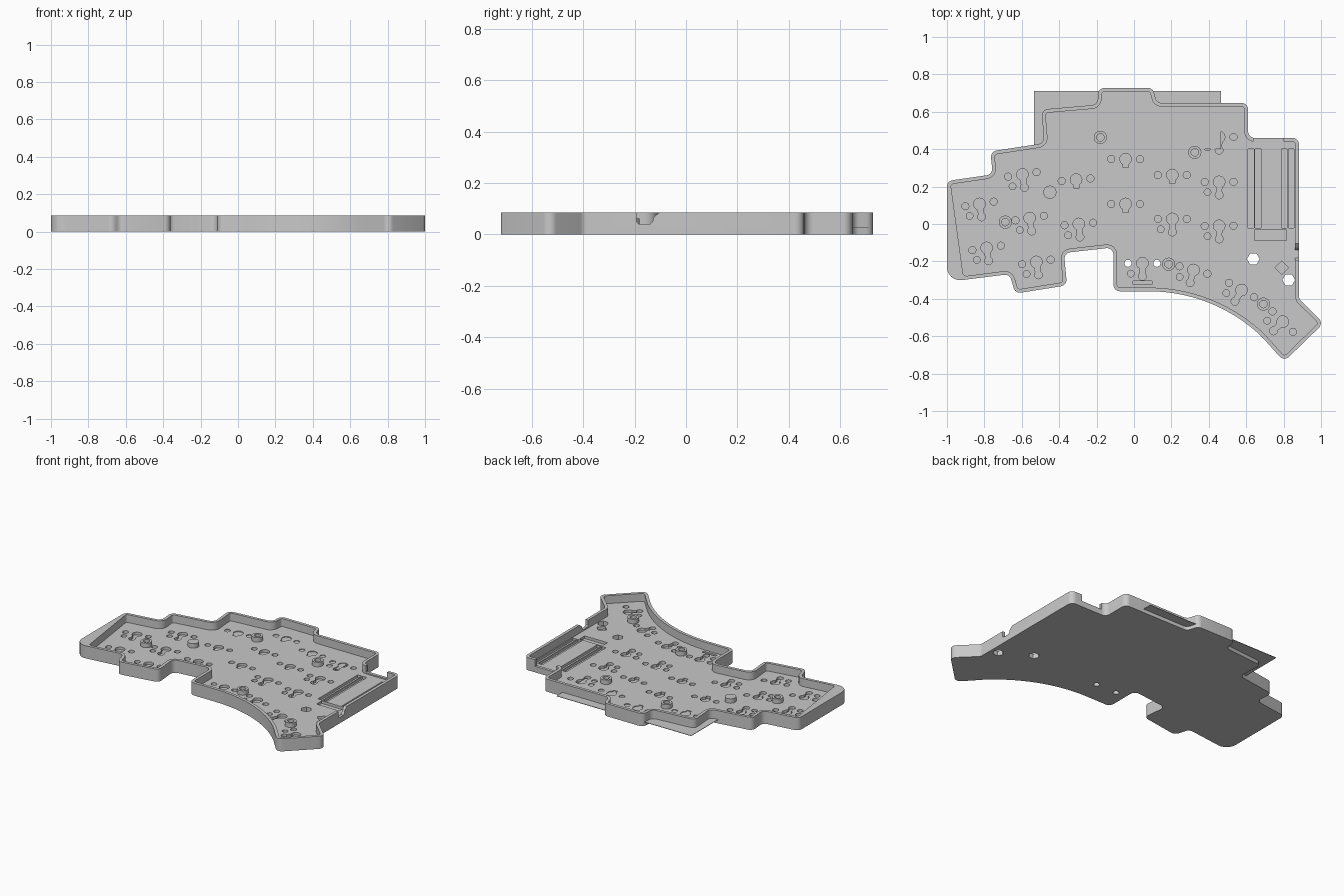
import bpy, bmesh
from math import sin, cos, tan, pi, radians
from mathutils import Vector, Matrix

if "Cube" in bpy.data.objects:
    bpy.data.objects.remove(bpy.data.objects["Cube"])

HEIGHT, FLOOR, POCKET, WALL = 0.085, 0.032, 0.014, 0.02

grey = bpy.data.materials.new("plain grey")
grey.use_nodes = True
grey.diffuse_color = (0.58, 0.58, 0.58, 1)
grey.node_tree.nodes["Principled BSDF"].inputs["Base Color"].default_value = grey.diffuse_color


def slab(name, loops, z0, z1):
    """Solid slab from a closed outline followed by the outlines of its holes."""
    curve = bpy.data.curves.new(name, 'CURVE')
    curve.dimensions, curve.fill_mode, curve.extrude = '2D', 'BOTH', (z1 - z0) / 2
    for loop in loops:
        spline = curve.splines.new('POLY')
        spline.points.add(len(loop) - 1)
        for point, p in zip(spline.points, loop):
            point.co = (p[0], p[1], 0, 1)
        spline.use_cyclic_u = True
    source = bpy.data.objects.new(name + "_profile", curve)
    bpy.context.collection.objects.link(source)
    depsgraph = bpy.context.evaluated_depsgraph_get()
    mesh = bpy.data.meshes.new_from_object(source.evaluated_get(depsgraph))
    bpy.data.objects.remove(source)
    bpy.data.curves.remove(curve)

    bm = bmesh.new()
    bm.from_mesh(mesh)
    bmesh.ops.translate(bm, verts=bm.verts, vec=(0, 0, (z0 + z1) / 2))
    bmesh.ops.remove_doubles(bm, verts=bm.verts, dist=0.00005)
    bmesh.ops.recalc_face_normals(bm, faces=bm.faces)
    bm.to_mesh(mesh)
    bm.free()
    mesh.materials.clear()
    mesh.materials.append(grey)
    ob = bpy.data.objects.new(name, mesh)
    bpy.context.collection.objects.link(ob)
    bpy.ops.object.select_all(action='DESELECT')
    ob.select_set(True)
    bpy.context.view_layer.objects.active = ob
    bpy.ops.object.shade_smooth_by_angle(angle=radians(30))
    return ob


def arc(x, y, r, start, end, n):
    angles = [radians(start + (end - start) * i / n) for i in range(n + 1)]
    return [(x + r * cos(a), y + r * sin(a)) for a in angles]


def circle(x, y, r, n=20):
    return arc(x, y, r, 0, 360, n)[:-1]


def box(x0, x1, y0, y1):
    return [(x0, y0), (x1, y0), (x1, y1), (x0, y1)]


def rounded(corners, steps=6):
    """Replace every corner that has a radius with an arc."""
    out = []
    for i, (p, r) in enumerate(corners):
        if r <= 0:
            out.append(p)
            continue
        u = (corners[i - 1][0] - p).normalized()
        v = (corners[(i + 1) % len(corners)][0] - p).normalized()
        half = u.angle(v) / 2
        c = p + (u + v).normalized() * r / sin(half)
        a = (p + u * r / tan(half) - c).normalized()
        b = (p + v * r / tan(half) - c).normalized()
        out += [c + a.slerp(b, k / steps).normalized() * r for k in range(steps + 1)]
    return out


def inset(corners, t):
    """Move a clockwise outline inwards by t."""
    out = []
    for i, (p, r) in enumerate(corners):
        d1 = (p - corners[i - 1][0]).normalized()
        d2 = (corners[(i + 1) % len(corners)][0] - p).normalized()
        n1, n2 = Vector((d1.y, -d1.x)), Vector((d2.y, -d2.x))
        convex = d1.x * d2.y - d1.y * d2.x < 0
        radius = 0 if r == 0 else (r - t if convex else r + t)
        out.append((p + (n1 + n2) * t / (1 + n1.dot(n2)), radius))
    return out


def sharp(*points):
    return [(Vector(p), 0) for p in points]


# Stepped outline, clockwise from the lower left, with a curved thumb edge
R = 0.035
steps = [(-1, 0.23), (-0.755, 0.265), (-0.768, 0.388), (-0.48, 0.432), (-0.495, 0.612),
         (-0.195, 0.638), (-0.19, 0.728), (0.1, 0.728), (0.122, 0.647), (0.61, 0.647),
         (0.61, 0.46), (0.882, 0.46), (0.882, -0.4), (1.014, -0.53), (0.803, -0.735)]
notch = [(-0.11, -0.36), (-0.11, -0.125), (-0.375, -0.155), (-0.358, -0.328),
         (-0.635, -0.372), (-0.665, -0.268)]
outline = [(Vector((-1, -0.31)), 0.07)]
outline += [(Vector(p), R) for p in steps]
outline += sharp(*arc(0.08, -1.23, 0.87, 46, 90, 20))
outline += [(Vector(p), R) for p in notch]
inner = inset(outline, WALL)
inner[0] = (Vector((-0.912, -0.28)), 0.02)     # left wall thickens to the front

# Switch pockets: x, y, tilt, full set of lobes
switches = [(-0.045, 0.578, 0, 0), (-0.33, 0.475, 5, 0), (0.205, 0.497, 0, 0),
            (0.455, 0.465, 0, 1), (-0.597, 0.265, 9, 1), (-0.31, 0.237, 5, 0),
            (-0.045, 0.347, 0, 0), (0.205, 0.262, 0, 0), (0.455, 0.225, 0, 1),
            (-0.826, 0.107, 9, 1), (-0.558, 0.032, 9, 1), (-0.295, 0, 5, 1),
            (-0.045, 0.107, 0, 0), (0.205, 0.027, 0, 1), (0.455, -0.01, 0, 1),
            (-0.788, -0.128, 9, 1), (-0.522, -0.203, 9, 1), (0.045, -0.21, 0, 1),
            (0.318, -0.246, -15, 1), (0.575, -0.353, -30, 1), (0.795, -0.522, -45, 1)]
pockets = []
for x, y, tilt, full in switches:
    keyhole = arc(0, 0, 0.031, -62, 242, 20)
    keyhole += arc(0, -0.07, 0.021, 130, 410, 12) if full else [(-0.015, -0.045), (0.015, -0.045)]
    shapes = [keyhole, circle(-0.077, 0, 0.019), circle(0.077, 0, 0.019)]
    if full:
        shapes.append(circle(-0.062, -0.055, 0.018))
    turn = Matrix.Rotation(radians(tilt), 2)
    pockets += [[turn @ Vector(p) + Vector((x, y)) for p in shape] for shape in shapes]

# Pin header slots, connector recess, small square pocket and thumb slot
pockets += [box(x, x + 0.031, -0.022, 0.4) for x in (0.61, 0.647, 0.788, 0.825)]
pockets += [box(0.645, 0.815, -0.088, -0.032), circle(0.79, -0.235, 0.036, 4),
            box(-0.005, 0.095, -0.324, -0.306)]

# Base with through holes, and the pocketed floor on top of it
hexes = [circle(0.638, -0.187, 0.034, 6), circle(0.827, -0.299, 0.034, 6)]
drains = [circle(0.045 + side * 0.077, -0.21, 0.019) for side in (-1, 1)]
slab("base_plate", [rounded(outline)] + hexes + drains, 0, POCKET)
slab("pocketed_floor", [rounded(outline)] + hexes + pockets, POCKET, FLOOR)

# Wall in two runs, leaving a back opening and a side notch
EDGE, BACK = 0.882, 0.46
long_run = sharp((EDGE, -0.193)) + outline[13:] + outline[:12] + sharp((0.64, BACK), (0.64, BACK - WALL))
long_run += inner[11::-1] + inner[:12:-1] + sharp((EDGE - WALL, -0.193))
slab("main_wall", [rounded(long_run)], FLOOR, HEIGHT)
corner_run = sharp((0.8, BACK)) + [outline[12]] + sharp((EDGE, -0.103), (EDGE - WALL, -0.103))
corner_run += [inner[12]] + sharp((0.8, BACK - WALL))
slab("corner_wall", [rounded(corner_run)], FLOOR, HEIGHT)

# Sills of the two openings; the side one has a flared profile
slab("back_sill", [box(0.64, 0.8, BACK - WALL, BACK)], FLOOR, 0.04)
flare = [(-0.193, FLOOR), (-0.193, 0.05), (-0.183, 0.04), (-0.14, 0.04), (-0.13, 0.05),
         (-0.125, 0.068), (-0.112, 0.078), (-0.103, HEIGHT), (-0.103, FLOOR)]
sill = slab("side_sill", [flare], EDGE - WALL, EDGE)
sill.data.transform(Matrix(((0, 0, 1, 0), (1, 0, 0, 0), (0, 1, 0, 0), (0, 0, 0, 1))))

# Screw posts with bored centres, and one solid support post
for x, y in ((-0.18, 0.463), (0.325, 0.383), (-0.688, 0.01), (0.185, -0.215), (0.692, -0.428)):
    slab("screw_post", [circle(x, y, 0.035, 32), circle(x, y, 0.02, 24)], FLOOR, 0.062)
slab("support_post", [circle(-0.45, 0.17, 0.035, 32)], FLOOR, 0.062)

# Thin sheet reaching out behind the back wall
slab("back_sheet", [box(-0.535, 0.465, 0.4, 0.71)], 0.024, 0.027)
